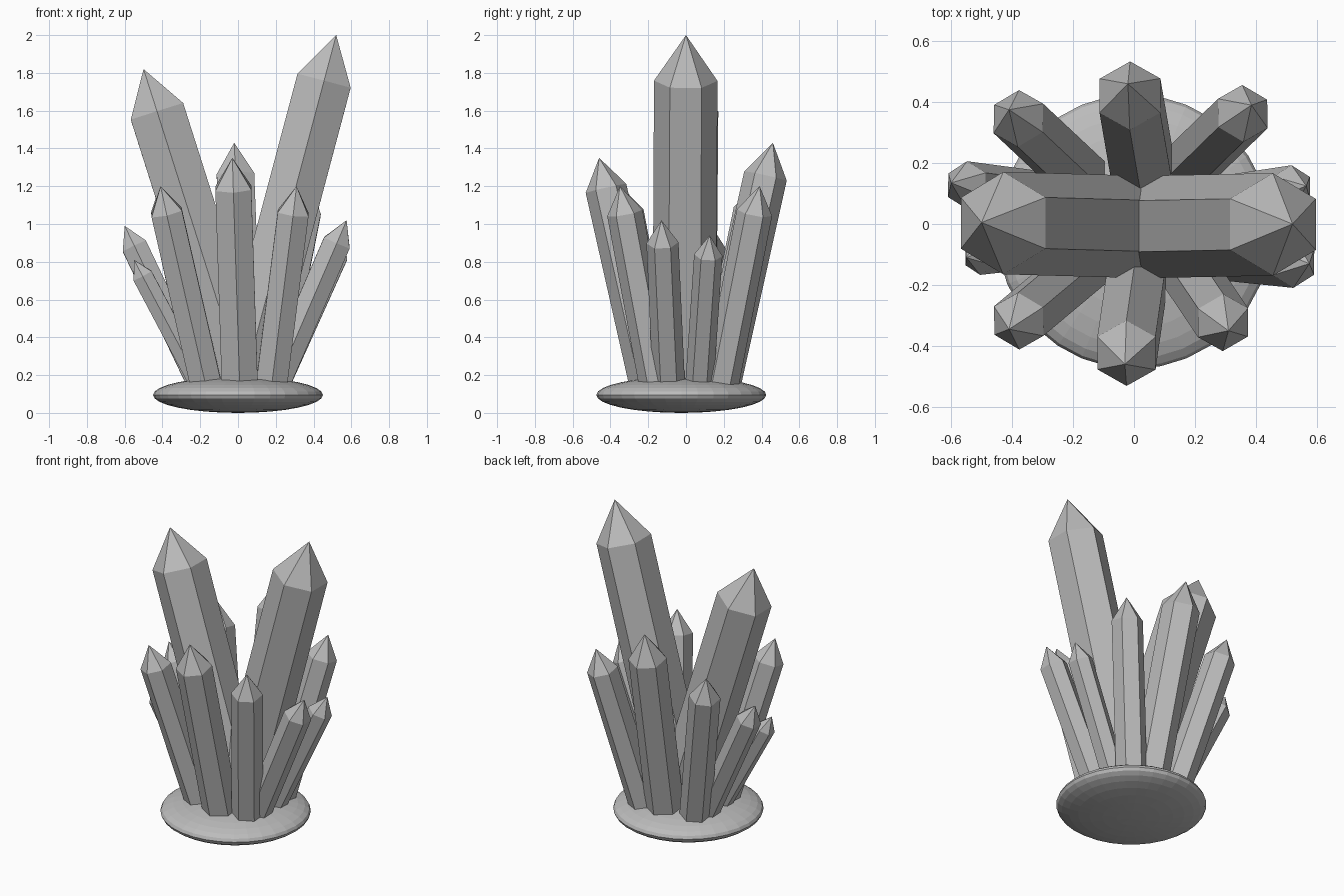
import bpy, bmesh, math
from mathutils import Vector, Matrix

if "Cube" in bpy.data.objects:
    bpy.data.objects.remove(bpy.data.objects["Cube"])


def material(name, rgb):
    m = bpy.data.materials.new(name)
    m.diffuse_color = (*rgb, 1)
    m.use_nodes = True
    m.node_tree.nodes["Principled BSDF"].inputs["Base Color"].default_value = m.diffuse_color
    return m


GREY = material("stone_grey", (0.5, 0.5, 0.5))


def finish(name, bm, mat):
    bmesh.ops.recalc_face_normals(bm, faces=bm.faces)
    me = bpy.data.meshes.new(name)
    bm.to_mesh(me)
    bm.free()
    me.materials.append(mat)
    ob = bpy.data.objects.new(name, me)
    bpy.context.collection.objects.link(ob)
    return ob


def crystal(name, foot, tip, r, point):
    """Six-sided prism with a pyramid point, running from foot to tip."""
    foot, tip = Vector(foot), Vector(tip)
    axis = tip - foot
    turn = Vector((0, 0, 1)).rotation_difference(axis.normalized()).to_matrix()
    bm = bmesh.new()

    def ring(z):
        return [bm.verts.new(foot + turn @ Vector((r * math.sin(a), r * math.cos(a), z)))
                for a in (i * math.pi / 3 for i in range(6))]

    low, high = ring(0), ring(axis.length - point)
    apex = bm.verts.new(tip)
    bm.faces.new(low)
    for i in range(6):
        j = (i + 1) % 6
        bm.faces.new((low[i], low[j], high[j], high[i]))
        bm.faces.new((high[i], high[j], apex))
    return finish(name, bm, GREY)


# flattened round base
bm = bmesh.new()
bmesh.ops.create_uvsphere(bm, u_segments=32, v_segments=16, radius=1,
                          matrix=Matrix.Translation((0, -0.025, 0.095))
                          @ Matrix.Diagonal((0.45, 0.45, 0.095, 1)))
finish("base", bm, GREY)

# two tall crystals leaning apart
crystal("tall_crystal_right", (0.02, -0.01, 0.12), (0.52, 0, 2.0), 0.168, 0.25)
crystal("tall_crystal_left", (0.04, -0.01, 0.12), (-0.5, 0.005, 1.82), 0.168, 0.235)

# medium crystals, front and back
crystal("back_crystal", (0.03, 0.17, 0.13), (-0.02, 0.46, 1.43), 0.115, 0.18)
crystal("front_crystal", (0.01, -0.185, 0.13), (-0.03, -0.46, 1.35), 0.11, 0.165)

# diagonal crystals
crystal("front_left_crystal", (-0.165, -0.14, 0.13), (-0.41, -0.345, 1.2), 0.095, 0.145)
crystal("front_right_crystal", (0.175, -0.15, 0.13), (0.31, -0.35, 1.2), 0.095, 0.145)
crystal("back_left_crystal", (-0.17, 0.15, 0.13), (-0.41, 0.375, 1.21), 0.095, 0.145)
crystal("back_right_crystal", (0.17, 0.18, 0.13), (0.385, 0.39, 1.2), 0.095, 0.145)

# small side crystals
crystal("side_left_back_crystal", (-0.19, 0.08, 0.13), (-0.6, 0.135, 0.99), 0.078, 0.12)
crystal("side_left_front_crystal", (-0.19, -0.07, 0.13), (-0.55, -0.11, 0.81), 0.062, 0.095)
crystal("side_right_front_crystal", (0.19, -0.09, 0.13), (0.575, -0.13, 1.02), 0.085, 0.13)
crystal("side_right_back_crystal", (0.2, 0.07, 0.13), (0.565, 0.125, 0.94), 0.075, 0.115)
